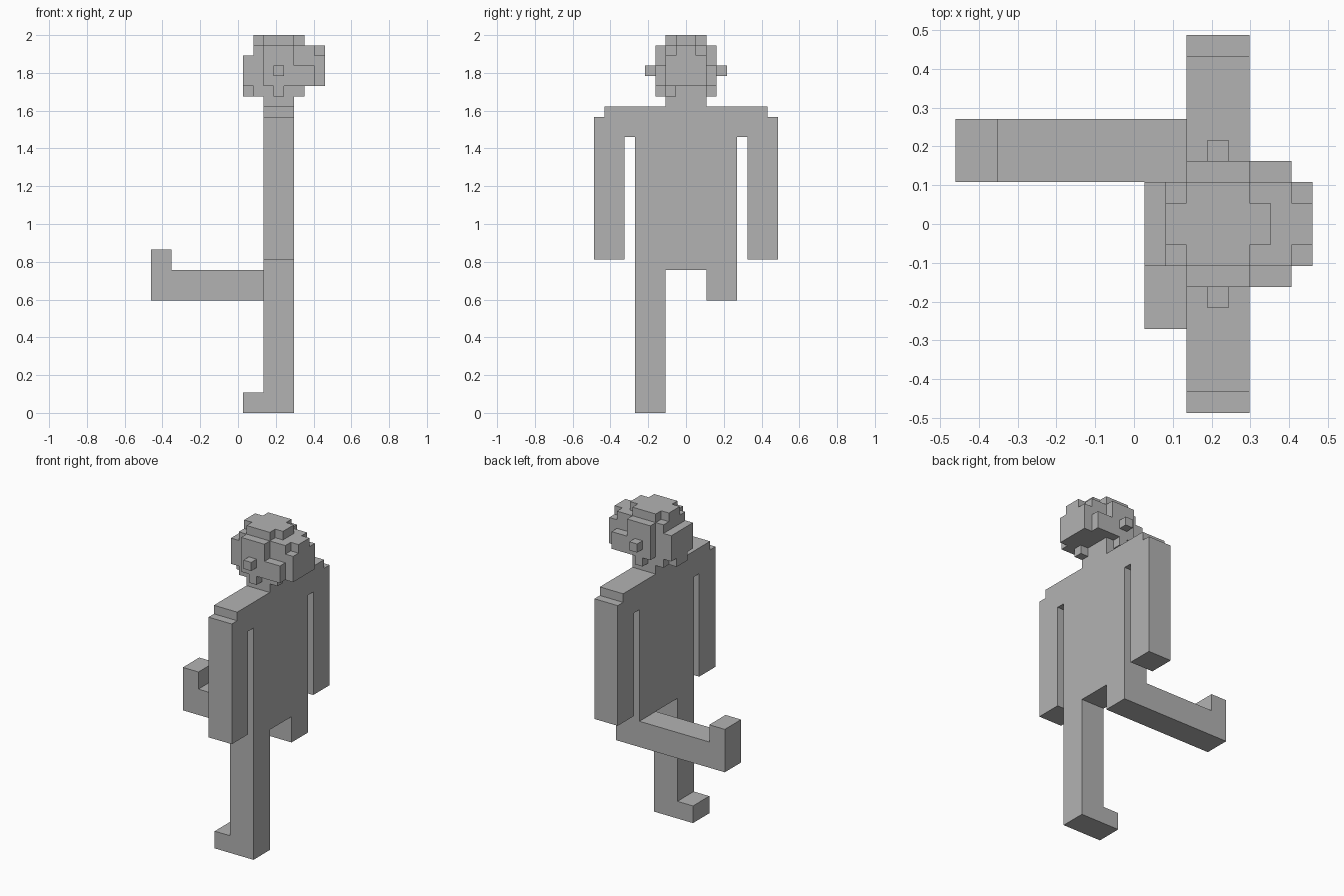
import bpy
import bmesh
from mathutils import Vector

cube = bpy.data.objects.get("Cube")
if cube:
    bpy.data.objects.remove(cube, do_unlink=True)

U = 2 / 37                       # one block of the grid
ORIGIN = Vector((8.5, 0, 0))     # block coordinates of the model centre

grey = bpy.data.materials.new("plain_grey")
grey.use_nodes = True
grey.diffuse_color = (0.45, 0.45, 0.45, 1)
grey.node_tree.nodes["Principled BSDF"].inputs["Base Color"].default_value = grey.diffuse_color


def prism(name, points, axis, start, end):
    """Extrude a flat outline, given in blocks, along x, y or z."""
    def place(a, b, depth):
        co = {"x": (depth, a, b), "y": (a, depth, b), "z": (a, b, depth)}[axis]
        return (Vector(co) - ORIGIN) * U

    bm = bmesh.new()
    face = bm.faces.new([bm.verts.new(place(a, b, start)) for a, b in points])
    grown = bmesh.ops.extrude_face_region(bm, geom=[face], use_keep_orig=True)
    verts = [g for g in grown["geom"] if isinstance(g, bmesh.types.BMVert)]
    bmesh.ops.translate(bm, verts=verts, vec=place(0, 0, end) - place(0, 0, start))
    bmesh.ops.recalc_face_normals(bm, faces=bm.faces)
    mesh = bpy.data.meshes.new(name)
    bm.to_mesh(mesh)
    bm.free()
    mesh.materials.append(grey)
    obj = bpy.data.objects.new(name, mesh)
    bpy.context.collection.objects.link(obj)
    return obj


def mirrored(half):
    """Complete an outline that is symmetric about y = 0 (second value is kept)."""
    return half + [(-a, b) for a, b in reversed(half)]


def plan(half):
    """Symmetric plan outline from (x, y) points on the +y side."""
    return half + [(x, -y) for x, y in reversed(half)]


# Neck, shoulders, arms and torso share one flat outline
body = [(2, 31), (2, 30), (8, 30), (8, 29), (9, 29), (9, 15),
        (6, 15), (6, 27), (5, 27), (5, 14)]
prism("torso_and_arms", mirrored(body), "x", 11, 14)

# Legs with feet
prism("standing_leg", [(9, 0), (14, 0), (14, 14), (11, 14), (11, 2), (9, 2)], "y", -5, -2)
prism("raised_leg", [(0, 11), (14, 11), (14, 14), (2, 14), (2, 16), (0, 16)], "y", 2, 5)

# Head in horizontal layers
prism("jaw", plan([(9, 1), (10, 1), (10, 2), (14, 2)]), "z", 31, 32)
prism("skull", plan([(9, 2), (17, 2)]), "z", 32, 35)
prism("hair_upper", plan([(10, 2), (16, 2), (16, 1), (17, 1)]), "z", 35, 36)
prism("hair_crown", plan([(10, 1), (11, 1), (11, 2), (14, 2), (14, 1), (15, 1)]), "z", 36, 37)
prism("nape_tuft", [(14, -2), (15, -2), (15, -1), (14, -1)], "z", 31, 32)

# Side hair with sideburn, and ears
side = [(11, 36), (14, 36), (14, 34), (16, 34), (16, 32),
        (13, 32), (13, 31), (12, 31), (12, 32), (11, 32)]
ear = [(12, 33), (13, 33), (13, 34), (12, 34)]
for label, s in (("near", -1), ("far", 1)):
    prism(label + "_side_hair", side, "y", 2 * s, 3 * s)
    prism(label + "_ear", ear, "y", 3 * s, 4 * s)
